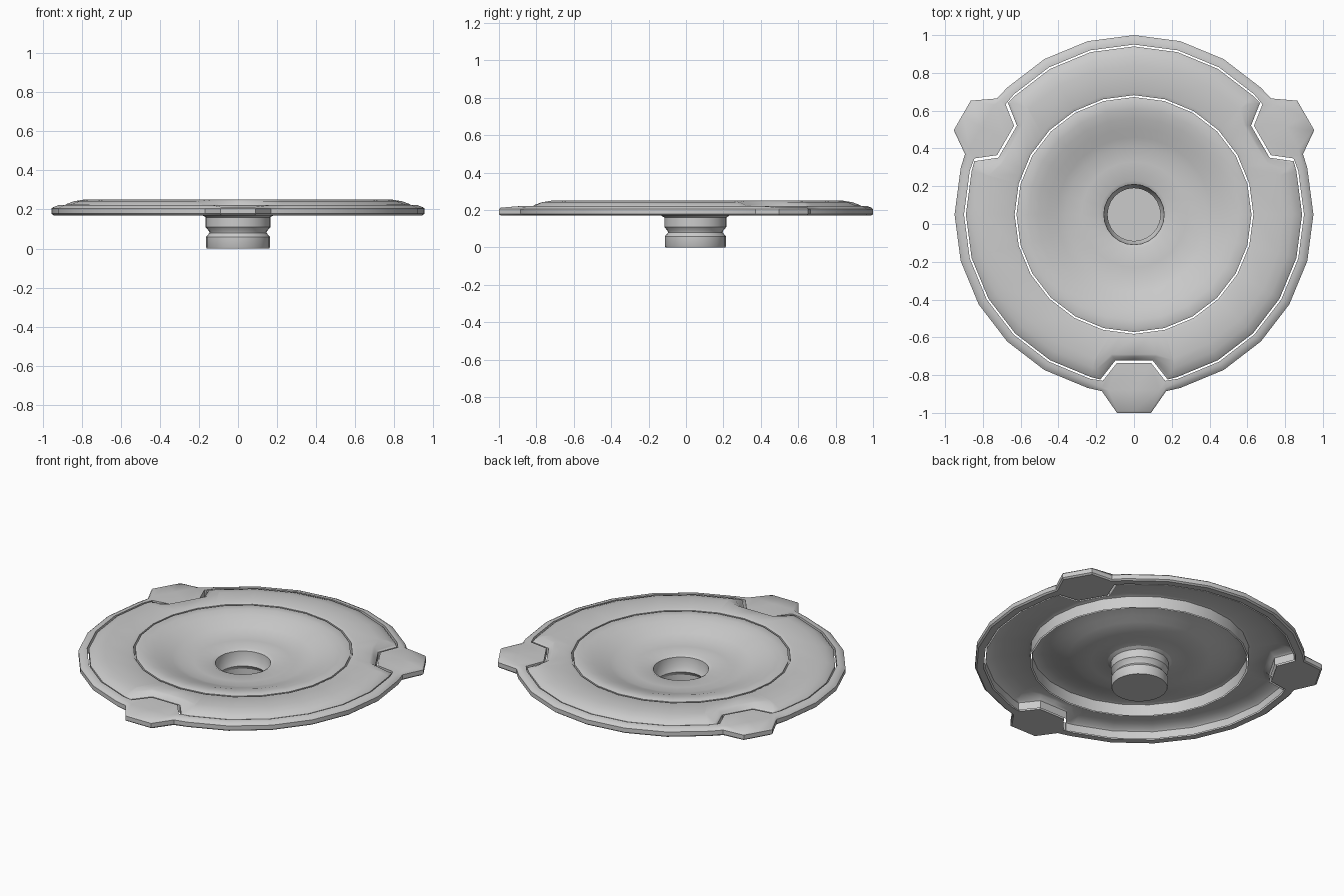
import bpy, bmesh
from math import sin, cos, radians, atan2, hypot

if "Cube" in bpy.data.objects:
    bpy.data.objects.remove(bpy.data.objects["Cube"])

CY = 0.05      # disc centre in y
STEP = radians(15)

def outline(r, tab=None):
    """24-sided outline with three tab areas; tab = ((half width, radius) shoulder, tip)."""
    pts = []
    (w2, r2), (w1, r1) = tab or ((0.17, 0.88), (0.095, 0.78))
    for k in range(3):
        base = radians(-90 + 120 * k)
        for w, q in ((-w2, r2), (-w1, r1), (0, r1), (w1, r1), (w2, r2)):
            a, d = atan2(w, q), hypot(w, q)
            if tab is None:
                d = r * cos(STEP / 2) / cos(abs(a) - STEP / 2)
            pts.append((d * cos(base + a), d * sin(base + a)))
        for i in range(1, 8):
            pts.append((r * cos(base + i * STEP), r * sin(base + i * STEP)))
    return pts

def circle(r):
    return [(r * cos(i * STEP), r * sin(i * STEP)) for i in range(24)]

def loft(name, loops, closed=False, cap_start=False, cap_end=False, angle=35):
    """Skin a list of (outline, z) loops."""
    bm = bmesh.new()
    rows = [[bm.verts.new((x, y + CY, z)) for x, y in pts] for pts, z in loops]
    pairs = list(zip(rows, rows[1:]))
    if closed:
        pairs.append((rows[-1], rows[0]))
    for a, b in pairs:
        n = len(a)
        for i in range(n):
            j = (i + 1) % n
            bm.faces.new((a[i], a[j], b[j], b[i]))
    if cap_start:
        bm.faces.new(rows[0][::-1])
    if cap_end:
        bm.faces.new(rows[-1])
    me = bpy.data.meshes.new(name)
    bm.to_mesh(me)
    bm.free()
    ob = bpy.data.objects.new(name, me)
    bpy.context.collection.objects.link(ob)
    bpy.ops.object.select_all(action='DESELECT')
    ob.select_set(True)
    bpy.context.view_layer.objects.active = ob
    bpy.ops.object.shade_smooth_by_angle(angle=radians(angle))
    return ob

# outer rim with three grip tabs
out = ((0.17, 0.935), (0.09, 1.05))
loft("outer_rim", [
    (outline(0.94, ((0.165, 0.93), (0.087, 1.04))), 0.17),
    (outline(0.95, out), 0.178),
    (outline(0.95, out), 0.205),
    (outline(0.94, ((0.168, 0.93), (0.088, 1.04))), 0.213),
    (outline(0.92, ((0.17, 0.915), (0.135, 0.93))), 0.222),
    (outline(0.90, ((0.165, 0.88), (0.09, 0.785))), 0.222),
    (outline(0.90, ((0.165, 0.88), (0.09, 0.785))), 0.17),
], closed=True)

# raised ring plate, notched around the tabs, open underneath
notch = ((0.178, 0.873), (0.098, 0.772))
loft("ring_plate", [
    (outline(0.89, notch), 0.17),
    (outline(0.89, notch), 0.218),
    (outline(0.88, ((0.186, 0.86), (0.103, 0.765))), 0.227),
    (outline(0.84, ((0.20, 0.82), (0.112, 0.752))), 0.242),
    (outline(0.79, ((0.205, 0.77), (0.12, 0.74))), 0.25),
    (outline(0.65), 0.25),
    (outline(0.632), 0.243),
    (outline(0.632), 0.17),
])

# central dish running down into the cup
dish = [(0.622, 0.17), (0.622, 0.243), (0.605, 0.249), (0.56, 0.247), (0.51, 0.235),
        (0.46, 0.218), (0.41, 0.2), (0.362, 0.183), (0.28, 0.177), (0.18, 0.175),
        (0.16, 0.165), (0.157, 0.11), (0.14, 0.08), (0.157, 0.055), (0.157, 0.008)]
loft("dish", [(circle(r), z) for r, z in dish], cap_end=True, angle=30)

# grooved stem below the dish
stem = [(0.16, 0.0), (0.163, 0.006), (0.163, 0.06), (0.146, 0.08), (0.148, 0.088),
        (0.166, 0.11), (0.166, 0.16), (0.185, 0.172)]
loft("stem", [(circle(r), z) for r, z in stem], cap_start=True, angle=30)
